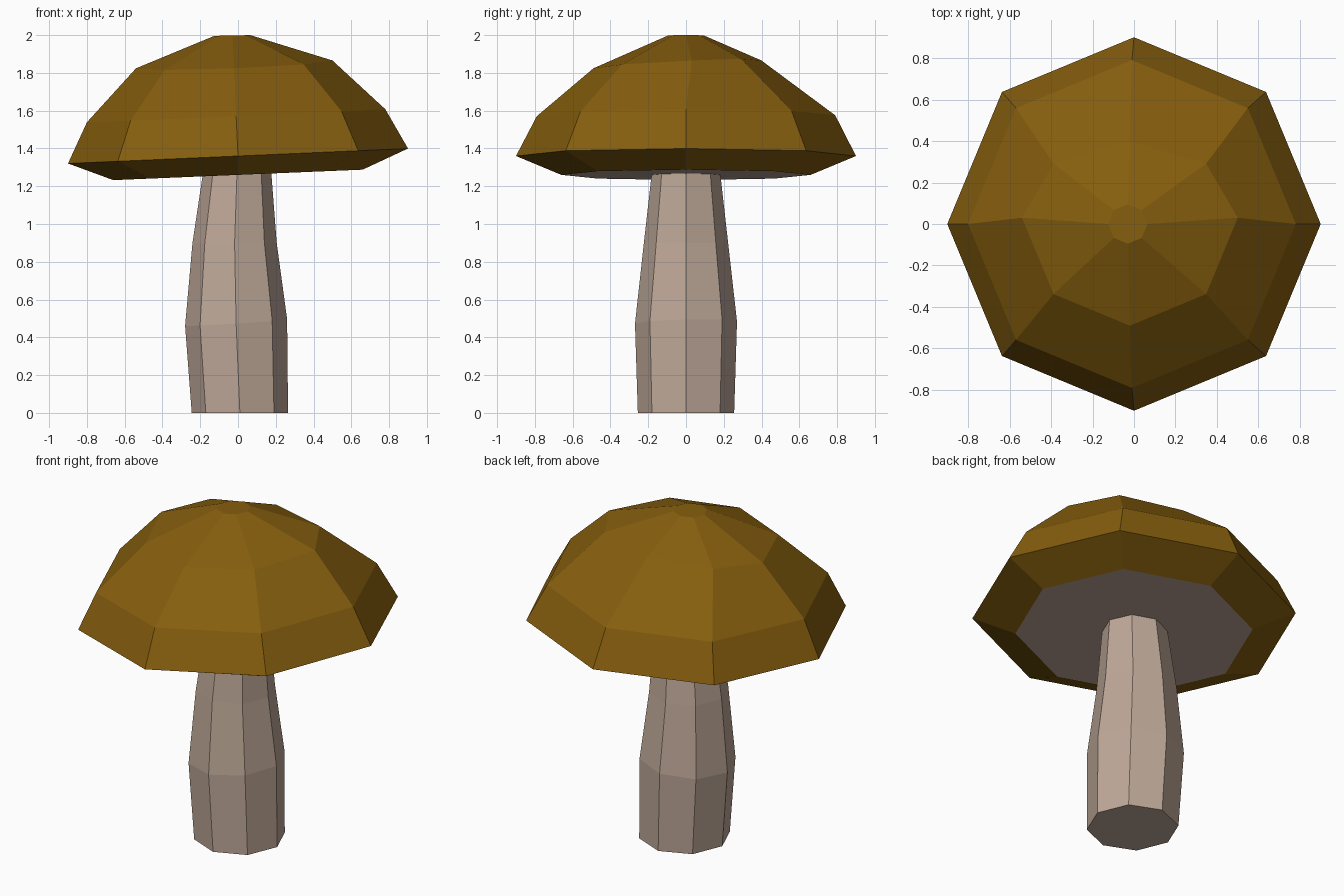
import bpy, bmesh
from math import cos, sin, tau

SIDES = 8

cube = bpy.data.objects.get("Cube")
if cube:
    bpy.data.objects.remove(cube, do_unlink=True)


def make_material(name, color):
    mat = bpy.data.materials.new(name)
    mat.use_nodes = True
    mat.diffuse_color = (*color, 1)
    mat.node_tree.nodes["Principled BSDF"].inputs["Base Color"].default_value = (*color, 1)
    return mat


def loft(name, rings, materials):
    """Join tilted octagons (x, y, z, radius, slope_x, slope_y) from bottom to top."""
    bm = bmesh.new()
    loops = []
    for cx, cy, cz, r, slope_x, slope_y in rings:
        loop = []
        for i in range(SIDES):
            dx, dy = r * cos(tau * i / SIDES), r * sin(tau * i / SIDES)
            loop.append(bm.verts.new((cx + dx, cy + dy, cz + slope_x * dx + slope_y * dy)))
        loops.append(loop)
    for low, high in zip(loops, loops[1:]):
        for i in range(SIDES):
            j = (i + 1) % SIDES
            bm.faces.new((low[i], low[j], high[j], high[i]))
    bottom = bm.faces.new(loops[0][::-1])
    bm.faces.new(loops[-1])
    bottom.material_index = len(materials) - 1
    mesh = bpy.data.meshes.new(name)
    bm.to_mesh(mesh)
    bm.free()
    for mat in materials:
        mesh.materials.append(mat)
    obj = bpy.data.objects.new(name, mesh)
    bpy.context.collection.objects.link(obj)
    return obj


cap_brown = make_material("cap_brown", (0.238, 0.112, 0.0044))
stem_beige = make_material("stem_beige", (0.515, 0.392, 0.314))

# Slightly crooked stem, ending just inside the cap
loft("stem", [
    (0.01, 0, 0, 0.255, 0, 0),
    (-0.01, 0, 0.478, 0.27, 0.065, 0.02),
    (-0.018, 0, 0.9, 0.223, 0, 0),
    (-0.005, 0, 1.28, 0.18, 0.042, 0),
], [stem_beige])

# Tilted cap with a pale, flat underside
loft("cap", [
    (0, 0, 1.26, 0.66, 0.042, 0),
    (0, 0, 1.36, 0.9, 0.044, 0),
    (-0.01, 0, 1.573, 0.79, 0.044, 0.003),
    (-0.02, 0.03, 1.845, 0.52, 0.04, 0.04),
    (-0.03, 0, 1.998, 0.095, 0.02, 0),
], [cap_brown, stem_beige])

# Pull the upper shoulder ring forward so the back slope is longer
cap = bpy.data.objects["cap"]
for v in list(cap.data.vertices)[3 * SIDES:4 * SIDES]:
    if v.co.y > 0.1:
        v.co.y = 0.03 + (v.co.y - 0.03) * 0.71
